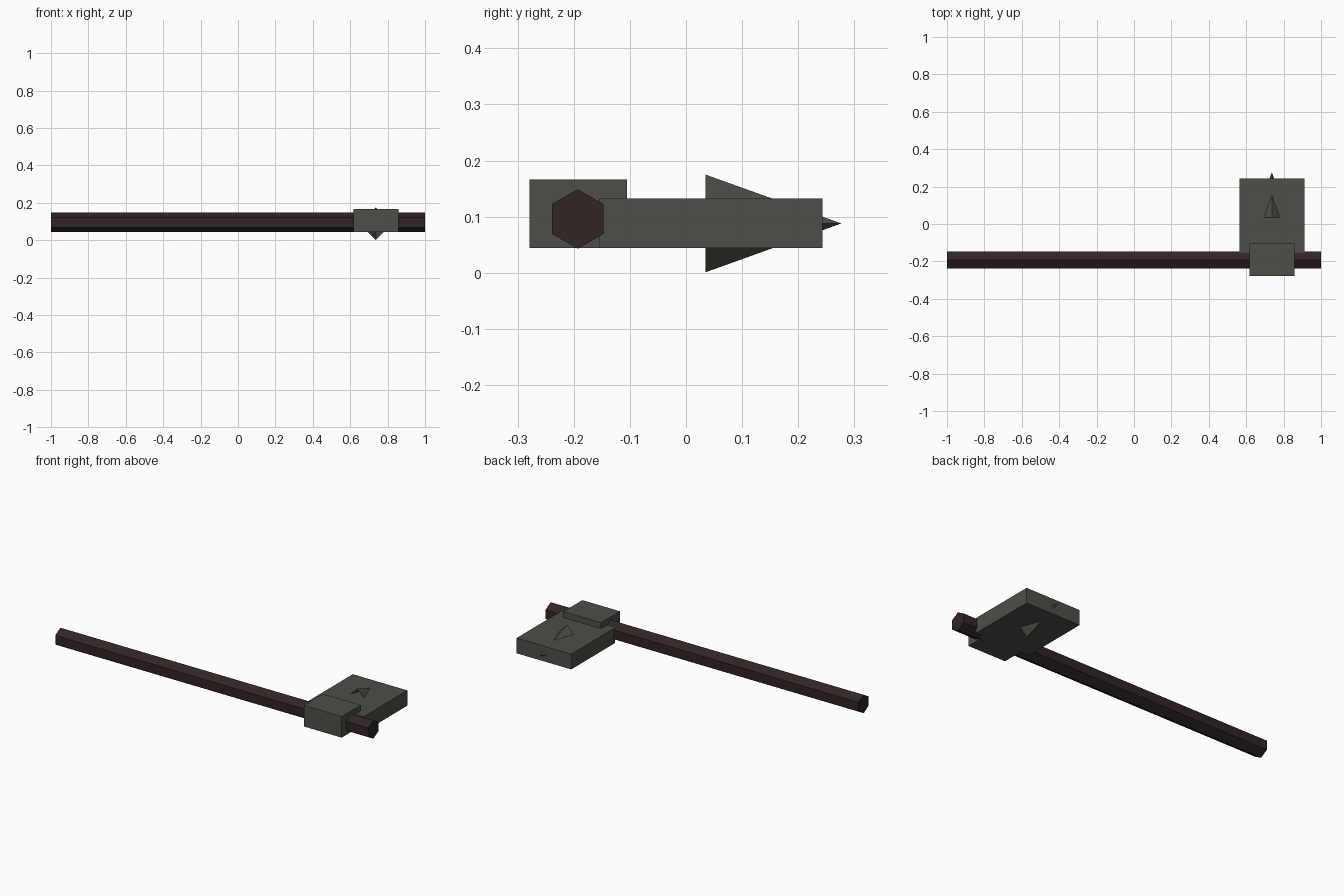
import bpy
import math

cube = bpy.data.objects.get("Cube")
if cube:
    bpy.data.objects.remove(cube, do_unlink=True)


def material(name, rgb):
    mat = bpy.data.materials.new(name)
    mat.use_nodes = True
    mat.diffuse_color = (*rgb, 1)
    mat.node_tree.nodes["Principled BSDF"].inputs["Base Color"].default_value = (*rgb, 1)
    return mat


stone = material("grey stone", (0.077, 0.077, 0.065))
wood = material("dark wood", (0.030, 0.018, 0.018))


def finish(name, mat):
    obj = bpy.context.object
    obj.name = name
    obj.data.materials.append(mat)
    return obj


def block(name, low, high, mat):
    centre = [(a + b) / 2 for a, b in zip(low, high)]
    bpy.ops.mesh.primitive_cube_add(size=1, location=centre)
    obj = finish(name, mat)
    obj.scale = [b - a for a, b in zip(low, high)]


# Long six-sided handle along x, with ridges at top and bottom
bpy.ops.mesh.primitive_cylinder_add(
    vertices=6, radius=0.053, depth=2,
    location=(0, -0.193, 0.096), rotation=(math.pi / 2, 0, math.pi / 2))
finish("handle", wood)

# Collar around the handle and the wide hammer head behind it
block("collar", (0.617, -0.279, 0.044), (0.858, -0.105, 0.166), stone)
block("hammer_head", (0.563, -0.155, 0.044), (0.912, 0.243, 0.132), stone)

# Four-sided open-backed spike through the head, its tip out of the striking face
bpy.ops.mesh.primitive_cone_add(
    vertices=4, radius1=0.087, radius2=0, depth=0.242, end_fill_type='NOTHING',
    location=(0.737, 0.156, 0.088), rotation=(-math.pi / 2, 0, 0))
finish("spike", stone)
